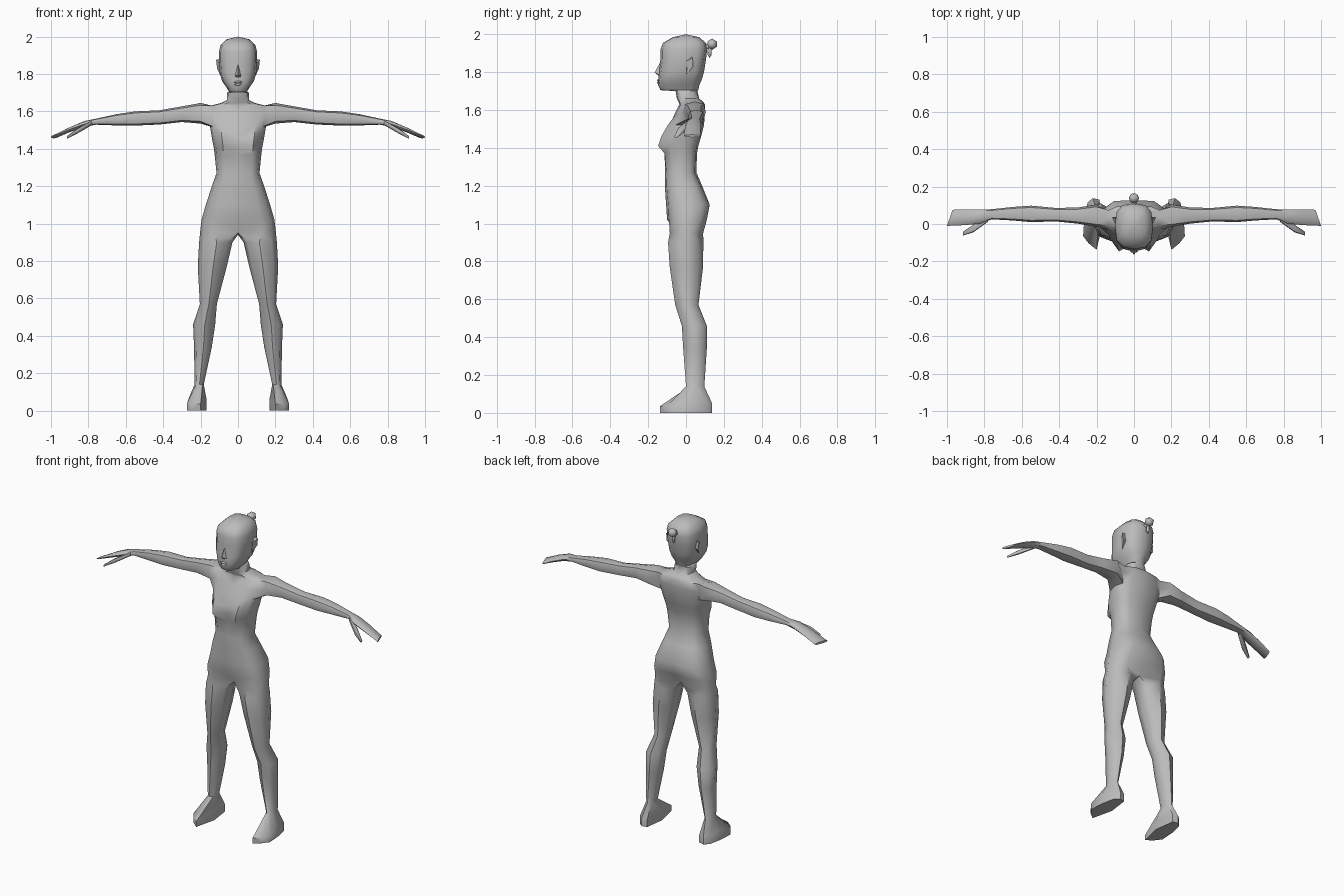
import bpy, bmesh, math
from mathutils import Vector

if "Cube" in bpy.data.objects:
    bpy.data.objects.remove(bpy.data.objects["Cube"])

grey = bpy.data.materials.new("plain_grey")
grey.diffuse_color = (0.5, 0.5, 0.5, 1)
grey.use_nodes = True
grey.node_tree.nodes["Principled BSDF"].inputs["Base Color"].default_value = grey.diffuse_color


def finish(name, bm, angle=50, mirrored=True):
    """Mirror the +x half, fix normals and make a smooth shaded object."""
    if mirrored:
        bmesh.ops.mirror(bm, geom=bm.verts[:] + bm.edges[:] + bm.faces[:],
                         axis='X', merge_dist=0.0005)
        bmesh.ops.remove_doubles(bm, verts=bm.verts[:], dist=0.0004)
    bmesh.ops.recalc_face_normals(bm, faces=bm.faces[:])
    me = bpy.data.meshes.new(name)
    bm.to_mesh(me)
    bm.free()
    me.materials.append(grey)
    ob = bpy.data.objects.new(name, me)
    bpy.context.collection.objects.link(ob)
    bpy.ops.object.select_all(action='DESELECT')
    ob.select_set(True)
    bpy.context.view_layer.objects.active = ob
    bpy.ops.object.shade_smooth_by_angle(angle=math.radians(angle))
    return ob


def bridge(bm, a, b):
    """Quads between two closed loops of equal length."""
    for i in range(len(a)):
        k = (i + 1) % len(a)
        bm.faces.new((a[i], a[k], b[k], b[i]))


def extend(bm, loop, rings):
    """Grow a closed loop through further rings and cap the end."""
    for ring in rings:
        new = [bm.verts.new(p) for p in ring]
        bridge(bm, loop, new)
        loop = new
    bm.faces.new(loop)


def half_ring(z, w, yf, yb, bf=0, bb=0):
    """Seven points from front centre round the side to back centre."""
    pts = []
    yc, d = (yf + yb) / 2, (yb - yf) / 2
    for j in range(7):
        t = math.pi * j / 6
        c, s = math.cos(t), abs(math.sin(t))
        x = 0 if j in (0, 6) else w * s ** 0.7
        y = yc - d * math.copysign(abs(c) ** 0.7, c)
        y += {1: -bf, 2: -0.4 * bf, 4: 0.4 * bb, 5: bb}.get(j, 0)
        pts.append((x, y, z))
    return pts


# Trunk, neck and head: z, half width, front y, back y, front bulge, back bulge
ROWS = [
    (0.95, .203, -.04, .05, .05, .045), (1.02, .195, -.10, .105, 0, .015),
    (1.10, .172, -.105, .125, 0, .01), (1.20, .14, -.112, .085),
    (1.27, .115, -.112, .055), (1.37, .125, -.10, .058, .02),
    (1.41, .13, -.10, .065, .055), (1.46, .14, -.10, .08, .04),
    (1.52, .15, -.085, .095, .02), (1.58, .157, -.06, .10),
    (1.63, .15, -.035, .10), (1.645, .09, -.04, .09),
    (1.66, .06, -.048, .07), (1.70, .058, -.055, .06),
    (1.705, .048, -.135, .065), (1.73, .063, -.147, .07),
    (1.76, .084, -.146, .083), (1.80, .097, -.143, .095),
    (1.87, .103, -.135, .106), (1.92, .102, -.135, .112),
    (1.955, .093, -.122, .105), (1.985, .062, -.07, .07),
]
SHOULDER = 8            # first of the two row gaps left open for the arm
bm = bmesh.new()
grid = [[bm.verts.new(p) for p in half_ring(*r)] for r in ROWS]
for r in range(len(grid) - 1):
    for j in range(6):
        if r in (SHOULDER, SHOULDER + 1) and j in (2, 3):
            continue
        bm.faces.new((grid[r][j], grid[r][j + 1], grid[r + 1][j + 1], grid[r + 1][j]))
crown = bm.verts.new((0, 0, 2.0))
for j in range(6):
    bm.faces.new((grid[-1][j], grid[-1][j + 1], crown))

# Leg: z, inner x, outer x, front y, back y
LEG = [(.90, .03, .208, -.095, .092), (.77, .06, .215, -.086, .09),
       (.57, .113, .204, -.057, .066), (.46, .122, .24, -.022, .11),
       (.34, .14, .235, -.015, .11), (.14, .183, .232, 0, .097)]
ANGLES = [math.radians(-50 + 280 * j / 6) for j in range(7)] + [math.radians(270)]
leg_rings = [[((xi + xo) / 2 + (xo - xi) / 2 * math.sin(t),
               (yf + yb) / 2 - (yb - yf) / 2 * math.cos(t), z) for t in ANGLES]
             for z, xi, xo, yf, yb in LEG]
# Foot outline, turned outward, with the instep height at each point
FOOT = [(.20, -.138, .035), (.243, -.103, .035), (.272, -.065, .04), (.266, .03, .06),
        (.248, .115, .05), (.22, .138, .05), (.185, .13, .05), (.168, 0, .06)]
leg_rings += [FOOT, [(x, y, 0) for x, y, z in FOOT]]
crotch = bm.verts.new((0, .01, .94))
extend(bm, grid[0] + [crotch], leg_rings)

# Arm and hand: x, centre z, half height, centre y, half depth, slant of the end
ARM = [(.20, 1.59, .055, .045, .06, 0), (.30, 1.585, .042, .045, .043, 0),
       (.42, 1.568, .038, .05, .036, 0), (.55, 1.562, .038, .054, .044, 0),
       (.65, 1.555, .03, .055, .036, 0), (.76, 1.545, .016, .052, .027, 0),
       (.82, 1.533, .016, .04, .038, 0), (.90, 1.502, .013, .036, .042, .006),
       (.985, 1.463, .007, .033, .043, .015)]
SIDES = [(-.78, -.78), (0, -1), (.78, -.78), (1, 0), (.78, .78), (0, 1), (-.78, .78), (-1, 0)]
arm_rings = [[(x - sl * a, yc + ry * a, zc + rz * b) for a, b in SIDES]
             for x, zc, rz, yc, ry, sl in ARM]
A, B, C = grid[SHOULDER:SHOULDER + 3]
extend(bm, [A[2], A[3], A[4], B[4], C[4], C[3], C[2], B[2]], arm_rings)
finish("body", bm)

# Thumbs
bm = bmesh.new()
thumb = [[(x, yc + r * a, zc + .7 * r * b) for a, b in SIDES]
         for x, yc, zc, r in [(.78, .03, 1.54, .018), (.86, -.025, 1.495, .02),
                              (.915, -.052, 1.46, .01)]]
first = [bm.verts.new(p) for p in thumb[0]]
bm.faces.new(first)
extend(bm, first, thumb[1:])
finish("thumbs", bm)

# Ears: flat wedges that stand off toward the back
bm = bmesh.new()
inner = [bm.verts.new(p) for p in [(.09, 0, 1.86), (.09, .03, 1.885), (.085, .035, 1.83), (.08, .0, 1.79)]]
extend(bm, inner, [[(.102, .003, 1.86), (.117, .035, 1.875), (.112, .038, 1.83), (.094, .005, 1.79)]])
finish("ears", bm, 30)

# Nose: a narrow wedge
bm = bmesh.new()
top, tip, wing, base, root = [bm.verts.new(p) for p in
    [(0, -.133, 1.86), (0, -.166, 1.797), (.019, -.138, 1.785), (0, -.142, 1.78), (0, -.12, 1.80)]]
for f in [(top, tip, wing), (tip, base, wing), (top, wing, root), (wing, base, root)]:
    bm.faces.new(f)
finish("nose", bm, 60)


def blob(name, centre, size):
    bm = bmesh.new()
    bmesh.ops.create_icosphere(bm, subdivisions=1, radius=1)
    for v in bm.verts:
        v.co = Vector(a * b for a, b in zip(v.co, size)) + Vector(centre)
    finish(name, bm, 60, mirrored=False)


# Lips, hair bun, its tie and the loose tail below it
blob("upper_lip", (0, -.144, 1.757), (.026, .011, .007))
blob("lower_lip", (0, -.144, 1.744), (.022, .010, .007))
blob("hair_bun", (0, .138, 1.948), (.03, .03, .03))
blob("hair_tie", (0, .108, 1.935), (.016, .022, .016))
blob("hair_tail", (0, .125, 1.905), (.01, .012, .03))
